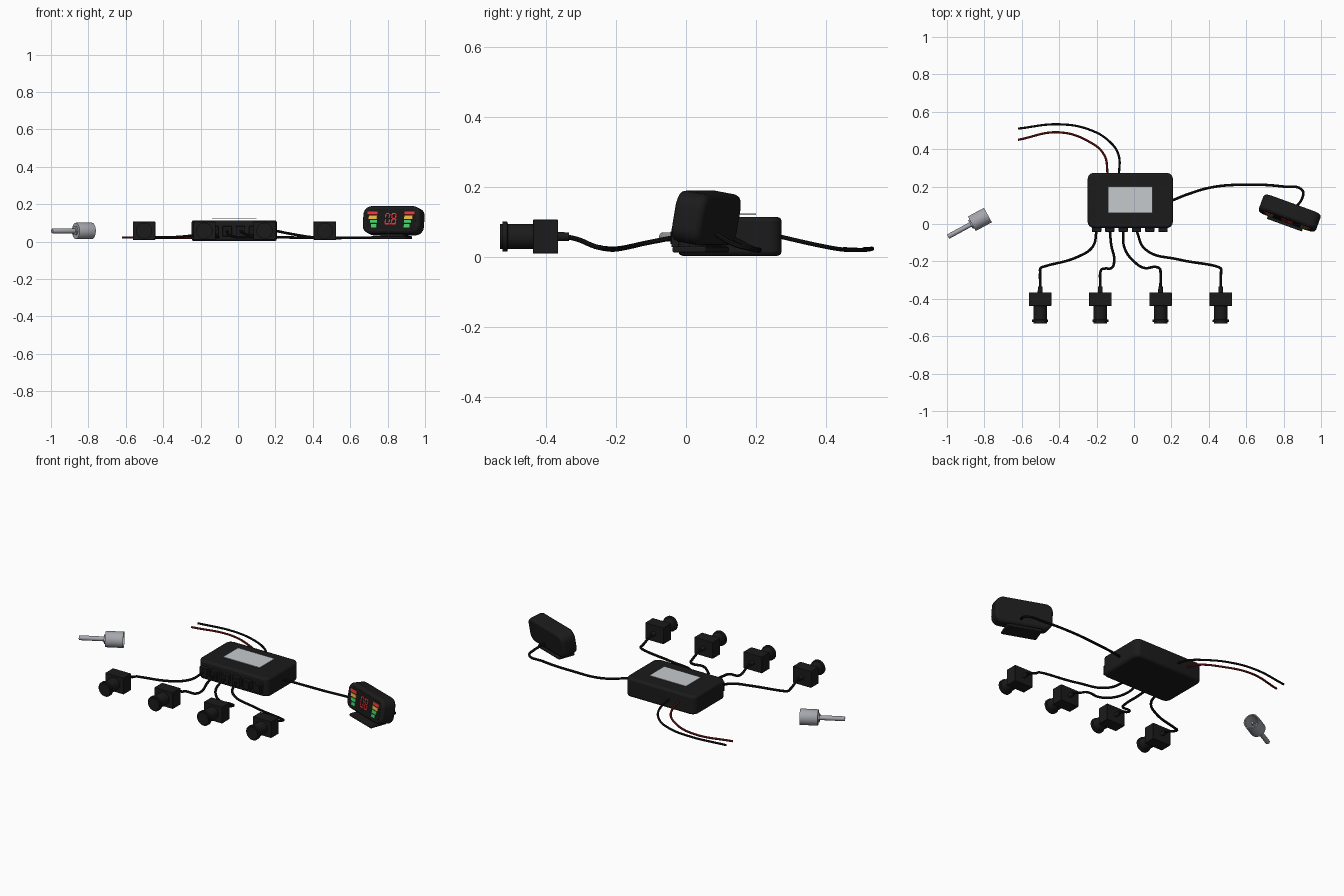
import bpy, bmesh, math
from mathutils import Matrix

cube = bpy.data.objects.get("Cube")
if cube:
    bpy.data.objects.remove(cube, do_unlink=True)


def material(name, r, g, b):
    m = bpy.data.materials.new(name)
    m.use_nodes = True
    m.diffuse_color = (r, g, b, 1)
    m.node_tree.nodes["Principled BSDF"].inputs["Base Color"].default_value = (r, g, b, 1)
    return m


BLACK = material("black plastic", 0.011, 0.011, 0.011)
GLASS = material("dark screen", 0.008, 0.008, 0.008)
CABLE = material("cable black", 0.007, 0.007, 0.007)
WIRE = material("red wire", 0.2, 0.01, 0.01)
LABEL = material("label grey", 0.56, 0.59, 0.61)
STEEL = material("steel", 0.38, 0.39, 0.42)
RED = material("light red", 0.85, 0.04, 0.04)
AMBER = material("light amber", 0.85, 0.5, 0.06)
GREEN = material("light green", 0.06, 0.6, 0.14)


def place(x, y, z, turn=0, tilt=0):
    return (Matrix.Translation((x, y, z)) @ Matrix.Rotation(math.radians(turn), 4, 'Z')
            @ Matrix.Rotation(math.radians(tilt), 4, 'X'))


def smooth(ob):
    bpy.ops.object.select_all(action='DESELECT')
    ob.select_set(True)
    bpy.context.view_layer.objects.active = ob
    bpy.ops.object.shade_smooth_by_angle(angle=math.radians(35))


def finish(bm, name, mat, matrix, bevel=0):
    bmesh.ops.recalc_face_normals(bm, faces=bm.faces)
    me = bpy.data.meshes.new(name)
    bm.to_mesh(me)
    bm.free()
    ob = bpy.data.objects.new(name, me)
    bpy.context.collection.objects.link(ob)
    ob.matrix_world = matrix
    me.materials.append(mat)
    if bevel:
        mod = ob.modifiers.new("bevel", 'BEVEL')
        mod.width, mod.segments, mod.limit_method = bevel, 2, 'ANGLE'
        mod.angle_limit = math.radians(50)
    smooth(ob)


def slab(name, w, h, y0, y1, mat, matrix, radius=0, bevel=0, shift=(0, 0), lean=0):
    """Rounded rectangle in local XZ, extruded along local Y."""
    pts = []
    for i, (sx, sz) in enumerate([(1, 1), (-1, 1), (-1, -1), (1, -1)]):
        steps = 6 if radius else 0
        for k in range(steps + 1):
            a = math.radians(90 * i + (90 * k / steps if steps else 0))
            x = sx * (w / 2 - radius) + radius * math.cos(a)
            z = sz * (h / 2 - radius) + radius * math.sin(a)
            pts.append((x + lean * z + shift[0], z + shift[1]))
    bm = bmesh.new()
    face = bm.faces.new([bm.verts.new((x, y0, z)) for x, z in pts])
    ext = bmesh.ops.extrude_face_region(bm, geom=[face])["geom"]
    bmesh.ops.translate(bm, vec=(0, y1 - y0, 0),
                        verts=[v for v in ext if isinstance(v, bmesh.types.BMVert)])
    finish(bm, name, mat, matrix, bevel)


def lathe(name, profile, mat, matrix, sides=32):
    """Spin (radius, y) points around local Y."""
    bm = bmesh.new()
    vs = [bm.verts.new((r, y, 0)) for r, y in profile]
    edges = [bm.edges.new(p) for p in zip(vs, vs[1:])]
    bmesh.ops.spin(bm, geom=vs + edges, axis=(0, 1, 0), cent=(0, 0, 0),
                   angle=math.tau, steps=sides, use_duplicate=False)
    bmesh.ops.remove_doubles(bm, verts=bm.verts, dist=1e-5)
    finish(bm, name, mat, matrix)


def cable(name, points, radius, mat):
    cu = bpy.data.curves.new(name, 'CURVE')
    cu.dimensions = '3D'
    cu.bevel_depth, cu.bevel_resolution, cu.resolution_u = radius, 2, 8
    cu.use_fill_caps = True
    sp = cu.splines.new('BEZIER')
    sp.bezier_points.add(len(points) - 1)
    for bp, p in zip(sp.bezier_points, points):
        bp.co = p
        bp.handle_left_type = bp.handle_right_type = 'AUTO'
    cu.materials.append(mat)
    ob = bpy.data.objects.new(name, cu)
    bpy.context.collection.objects.link(ob)
    bpy.ops.object.select_all(action='DESELECT')
    ob.select_set(True)
    bpy.context.view_layer.objects.active = ob
    bpy.ops.object.convert(target='MESH')
    smooth(bpy.context.object)


# Control box with label plate and a row of sockets
slab("control_box", 0.456, 0.296, 0.003, 0.114, BLACK, place(-0.02, 0.126, 0, 0, 90), 0.035, 0.012)
slab("label_plate", 0.24, 0.14, -0.002, 0.002, LABEL, place(-0.02, 0.13, 0.122, 0, 90))
sockets = [-0.2 + 0.071 * i for i in range(6)]
for x in sockets:
    slab("socket", 0.05, 0.055, -0.042, 0, BLACK, place(x, 0, 0.055), 0, 0.003)
    slab("socket_opening", 0.034, 0.036, -0.044, -0.04, GLASS, place(x, 0, 0.055))

# Four sensors
sensors = [-0.502, -0.18, 0.142, 0.464]
for x in sensors:
    at = place(x, 0, 0.058)
    slab("sensor_block", 0.12, 0.097, -0.438, -0.366, BLACK, at, 0, 0.002)
    lathe("sensor_barrel", [(0, -0.532), (0.036, -0.532), (0.036, -0.525), (0.043, -0.525),
                            (0.043, -0.512), (0.036, -0.51), (0.036, -0.43), (0, -0.43)], BLACK, at)
    lathe("sensor_strain_relief", [(0, -0.37), (0.013, -0.37), (0.012, -0.335), (0, -0.335)],
          BLACK, at, 16)

# Sensor leads: plan points between sensor and socket
plans = [
    [(-0.502, -0.26), (-0.499, -0.236), (-0.475, -0.226), (-0.3, -0.175), (-0.22, -0.12)],
    [(-0.18, -0.26), (-0.172, -0.242), (-0.155, -0.238), (-0.12, -0.235), (-0.106, -0.2),
     (-0.122, -0.11)],
    [(0.142, -0.26), (0.138, -0.24), (0.12, -0.23), (0.055, -0.235), (0, -0.2), (-0.05, -0.13)],
    [(0.465, -0.26), (0.465, -0.24), (0.445, -0.228), (0.24, -0.19), (0.06, -0.135)],
]
for x, sock, plan in zip(sensors, sockets, plans):
    mid = [(px, py, 0.023 + 0.22 * max(0, abs(py + 0.21) - 0.02)) for px, py in plan]
    cable("sensor_lead", [(x, -0.345, 0.058), (x, -0.31, 0.05)] + mid + [(sock, -0.035, 0.055)],
          0.007, CABLE)

# Power wires
cable("power_wire_black", [(-0.08, 0.26, 0.06), (-0.083, 0.37, 0.035), (-0.13, 0.44, 0.022),
                           (-0.24, 0.505, 0.02), (-0.4, 0.533, 0.023), (-0.62, 0.51, 0.022)], 0.006, CABLE)
cable("power_wire_red", [(-0.14, 0.26, 0.06), (-0.16, 0.37, 0.035), (-0.24, 0.44, 0.022),
                         (-0.4, 0.49, 0.02), (-0.62, 0.45, 0.022)], 0.006, WIRE)

# Display unit, turned and tilted back, on a flat foot
body = place(0.833, 0.06, 0.111, -20, -10)
slab("display_body", 0.326, 0.148, -0.047, 0.043, BLACK, body, 0.045, 0.014)
slab("display_screen", 0.285, 0.112, -0.048, -0.044, GLASS, body, 0.03)
foot = place(0.833, 0.06, 0, -20)
slab("display_foot", 0.2, 0.016, -0.072, 0.03, BLACK, foot, 0, 0.004, (-0.005, 0.021))
slab("display_neck", 0.13, 0.03, -0.03, 0.02, BLACK, foot, 0, 0, (0, 0.04))
cable("display_lead", [(0.19, 0.12, 0.06), (0.29, 0.16, 0.04), (0.42, 0.197, 0.021), (0.6, 0.21, 0.02),
                       (0.8, 0.2, 0.021), (0.9, 0.18, 0.024), (0.9, 0.14, 0.035), (0.86, 0.085, 0.066)],
      0.007, CABLE)

# Distance bars, mirrored on both sides of the screen
bars = [(RED, 0.056), (AMBER, 0.048), (GREEN, 0.04), (GREEN, 0.032)]
for i, (mat, w) in enumerate(bars):
    for side in (-1, 1):
        slab("distance_bar", w, 0.018, -0.051, -0.047, mat, body, 0, 0,
             (side * (0.077 + w / 2), 0.033 - 0.023 * i))

# Seven-segment digits: (side, level, width, height) per segment
segments = {"a": (0, 1, 0.022, 0.007), "g": (0, 0, 0.022, 0.007), "d": (0, -1, 0.022, 0.007),
            "f": (-1, 0.5, 0.007, 0.024), "b": (1, 0.5, 0.007, 0.024),
            "e": (-1, -0.5, 0.007, 0.024), "c": (1, -0.5, 0.007, 0.024)}
for cx, lit in ((-0.018, "abcdef"), (0.018, "abcdefg")):
    for key in lit:
        sx, sz, w, h = segments[key]
        slab("digit_segment", w, h, -0.051, -0.047, RED, body, 0, 0,
             (cx + sx * 0.011, 0.003 + sz * 0.028), 0.1)
slab("digit_point", 0.007, 0.007, -0.051, -0.047, RED, body, 0, 0, (0, -0.025))

# Hole saw: open cup, collar and shank along one axis
saw = place(-0.825, 0.024, 0.057, -61.5)
lathe("hole_saw_cup", [(0, -0.048), (0.043, -0.048), (0.044, -0.046), (0.044, 0.05), (0.038, 0.05),
                       (0.038, -0.04), (0, -0.04)], STEEL, saw)
lathe("hole_saw_collar", [(0, -0.056), (0.026, -0.056), (0.026, -0.045), (0, -0.045)], STEEL, saw, 6)
lathe("hole_saw_shank", [(0, -0.192), (0.011, -0.192), (0.013, -0.188), (0.013, -0.05), (0, -0.05)],
      STEEL, saw, 16)
lathe("pilot_bit", [(0, -0.042), (0.008, -0.042), (0.008, 0.035), (0, 0.046)], STEEL, saw, 12)
